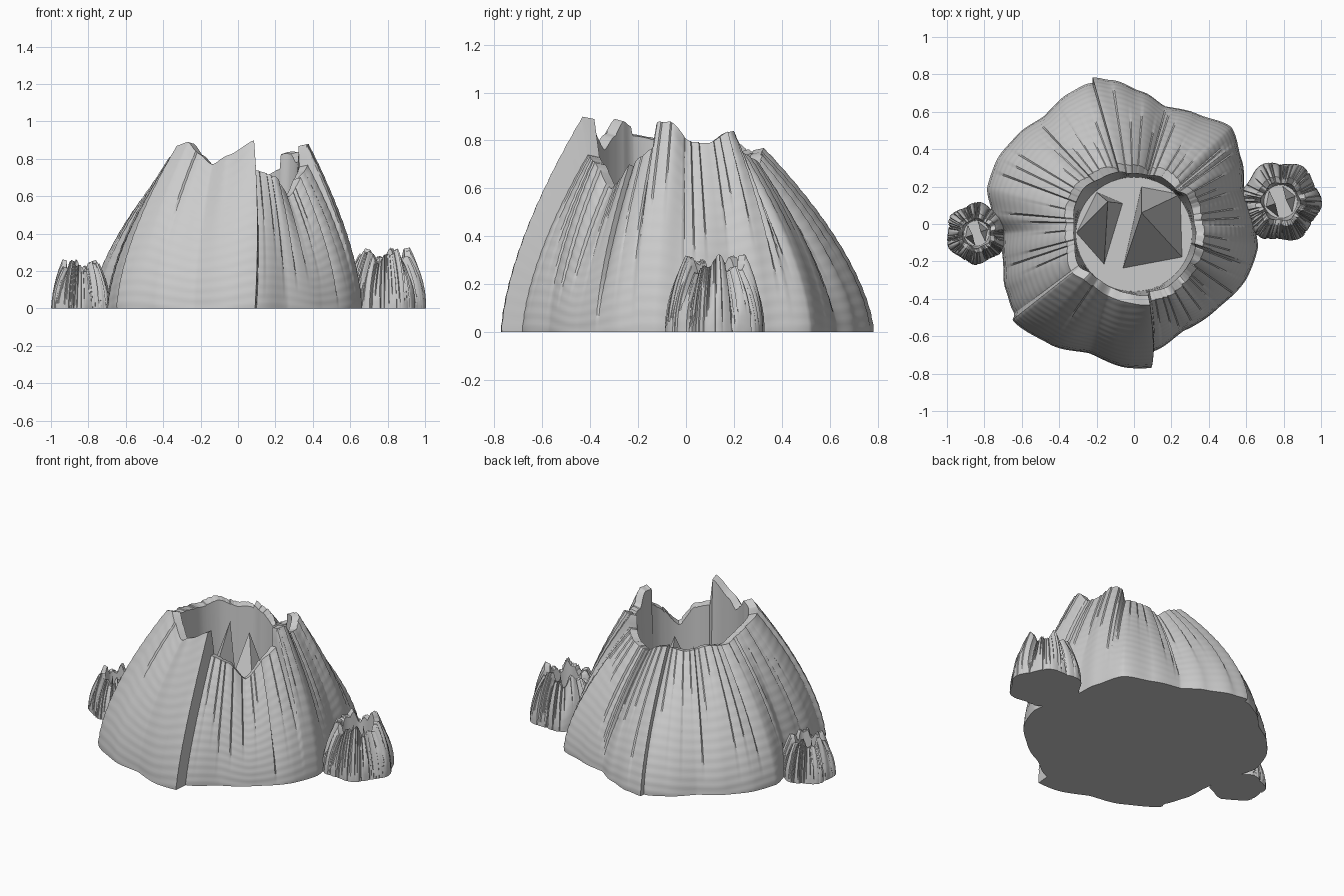
import bpy, bmesh, math, random
from math import sin, cos, radians, pi

random.seed(7)
cube = bpy.data.objects.get("Cube")
if cube:
    bpy.data.objects.remove(cube)

shell_grey = bpy.data.materials.new("shell_grey")
shell_grey.use_nodes = True
colour = (0.6, 0.6, 0.6, 1)
shell_grey.diffuse_color = colour
shell_grey.node_tree.nodes["Principled BSDF"].inputs["Base Color"].default_value = colour

# Foot outline of the big shell: angle, radius
FOOT = [(-176, .70), (-165, .725), (-153, .77), (-143, .80), (-141.5, .83), (-125, .785),
        (-109, .73), (-92, .77), (-83, .775), (-82, .69), (-65, .63), (-45, .635), (-25, .67),
        (-11, .675), (-2, .65), (18, .62), (31, .67), (45, .735), (59, .68), (75, .65),
        (87, .71), (99, .78), (106, .815), (116, .785), (130, .75), (143, .785), (155, .81),
        (166, .81), (176, .76)]
# Broken rim of the big shell: angle, radius, height
RIM = [(-180, .37, .79), (-165, .38, .81), (-143, .42, .83), (-141.5, .42, .87),
       (-132, .40, .89), (-122, .40, .83), (-110, .41, .77), (-99, .42, .82), (-83, .44, .90),
       (-82, .42, .74), (-64, .43, .71), (-49, .42, .60), (-30, .41, .73), (-20, .40, .77),
       (-18.5, .39, .88), (-9, .385, .88), (2, .37, .80), (15, .37, .79), (29, .37, .84),
       (38, .34, .84), (39.5, .34, .76), (60, .34, .72), (75, .32, .69), (95, .32, .75),
       (106, .34, .77), (125, .35, .75), (145, .38, .79), (165, .38, .77)]


def lookup(table, deg, column):
    """Eased interpolation around a closed table of angles."""
    deg = (deg + 180) % 360 - 180
    ring = [(table[-1][0] - 360,) + table[-1][1:]] + table + [(table[0][0] + 360,) + table[0][1:]]
    for a, b in zip(ring, ring[1:]):
        if a[0] <= deg <= b[0]:
            f = (deg - a[0]) / (b[0] - a[0])
            f = f * .5 + (1 - cos(pi * f)) * .25
            return a[column] + (b[column] - a[column]) * f
    return ring[0][column]


def finish(bm, name, angle):
    bmesh.ops.recalc_face_normals(bm, faces=bm.faces)
    mesh = bpy.data.meshes.new(name)
    bm.to_mesh(mesh)
    bm.free()
    obj = bpy.data.objects.new(name, mesh)
    bpy.context.collection.objects.link(obj)
    mesh.materials.append(shell_grey)
    if angle:
        bpy.ops.object.select_all(action='DESELECT')
        obj.select_set(True)
        bpy.context.view_layer.objects.active = obj
        bpy.ops.object.shade_smooth_by_angle(angle=radians(angle))
    return obj


def groove_depth(grooves, deg, t):
    """One-sided folds: sharp step on one side, soft fade on the other."""
    total = 0
    for at, depth, width, start in grooves:
        d = (deg - at) % 360
        if d < width * 5 and t > start:
            total += depth * math.exp(-d / width) * min(1, (t - start) * 3)
    return total


def build_shell(name, centre, foot, rim, height, throat, grooves, power, lip, floor, steps, rows,
                lean):
    """Ribbed cone with a narrow lip, a deep smooth throat and closed floor and foot."""
    bm = bmesh.new()
    rings = [[] for _ in range(rows + 3)]
    for i in range(steps):
        deg = -180 + 360 * i / steps
        low, top, high = foot(deg), rim(deg), height(deg)
        high -= .5 * groove_depth(grooves, deg, 1)
        levels = []
        for k in range(rows + 1):
            t = k / rows
            r = low + (top - low) * t ** power - groove_depth(grooves, deg, t)
            r += .0015 * low * sin(t * 90 + 2 * sin(radians(deg * 6)))
            levels.append((r, high * t, t))
        levels += [(top - lip, high - lip * .2, 1), (throat(deg), floor, 1)]
        for ring, (r, z, t) in zip(rings, levels):
            # The front seam leans sideways as it rises
            a = radians(deg + lean * t * math.exp(-((deg + 83) / 18) ** 2))
            ring.append(bm.verts.new((centre[0] + r * cos(a), centre[1] + r * sin(a), z)))
    for a, b in zip(rings, rings[1:]):
        for i in range(steps):
            j = (i + 1) % steps
            bm.faces.new((a[i], a[j], b[j], b[i]))
    bm.faces.new(rings[0][::-1])
    bm.faces.new(rings[-1])
    return finish(bm, name, 32)


def build_shard(name, base, apex, z):
    """Pointed closing plate standing in the throat."""
    bm = bmesh.new()
    corners = [bm.verts.new((x, y, z)) for x, y in base]
    tip = bm.verts.new(apex)
    bm.faces.new(corners)
    for a, b in zip(corners, corners[1:] + corners[:1]):
        bm.faces.new((a, b, tip))
    return finish(bm, name, 0)


# Big shell: plate seams, then random folds away from the smooth front plate
folds = [(106, .03, 5, -.5), (133, .015, 6, .1), (75, .02, 6, .1), (-35, .02, 5, 0),
         (-124, .008, 4, .4)]
for i in range(46):
    at = -78 + i * 6.3 + random.uniform(-2, 2)
    folds.append((at, random.uniform(.004, .012), random.uniform(2.5, 5), random.uniform(0, .6)))
build_shell("large_shell", (0, 0), lambda d: lookup(FOOT, d, 1), lambda d: lookup(RIM, d, 1),
            lambda d: lookup(RIM, d, 2), lambda d: .305 - .055 * sin(radians(d)),
            folds, 1.6, .05, .05, 480, 60, 4.5)

# Closing plates inside the big shell
build_shard("left_inner_plate", [(-.31, -.05), (-.16, -.22), (-.06, .11), (-.2, .17)],
            (-.14, .12, .70), .04)
build_shard("right_inner_plate", [(.04, .2), (-.06, -.24), (.26, -.18), (.25, .16)],
            (.04, .06, .70), .04)


# Two small, densely ribbed shells at the sides
def small_shell(name, x, y, size, tall, turn):
    ribs = [(random.uniform(-180, 180), size * random.uniform(.02, .07),
             random.uniform(1.5, 3), random.uniform(-.3, .6)) for _ in range(110)]

    def lobes(deg, amount):
        return 1 + amount * cos(radians(6 * deg + turn))

    def jag(deg):
        a = radians(deg)
        return tall * (1 + .09 * sin(5 * a + turn) + .06 * sin(11 * a))

    build_shell(name, (x, y), lambda d: size * lobes(d, .05), lambda d: size * .64 * lobes(d, .04),
                jag, lambda d: size * .42, ribs, 2.1, size * .16, .02, 360, 20, 0)
    for i, side in enumerate(("first", "second")):
        a = radians(turn) + pi * i
        base = [(x + size * .4 * cos(a + o), y + size * .4 * sin(a + o)) for o in (-1.1, 0, 1.1)]
        tip = (x + size * .14 * cos(a), y + size * .14 * sin(a), tall * .95)
        build_shard(name + "_" + side + "_plate", base, tip, .015)


small_shell("right_small_shell", .784, .12, .212, .285, 20)
small_shell("left_small_shell", -.842, -.05, .161, .23, 200)
